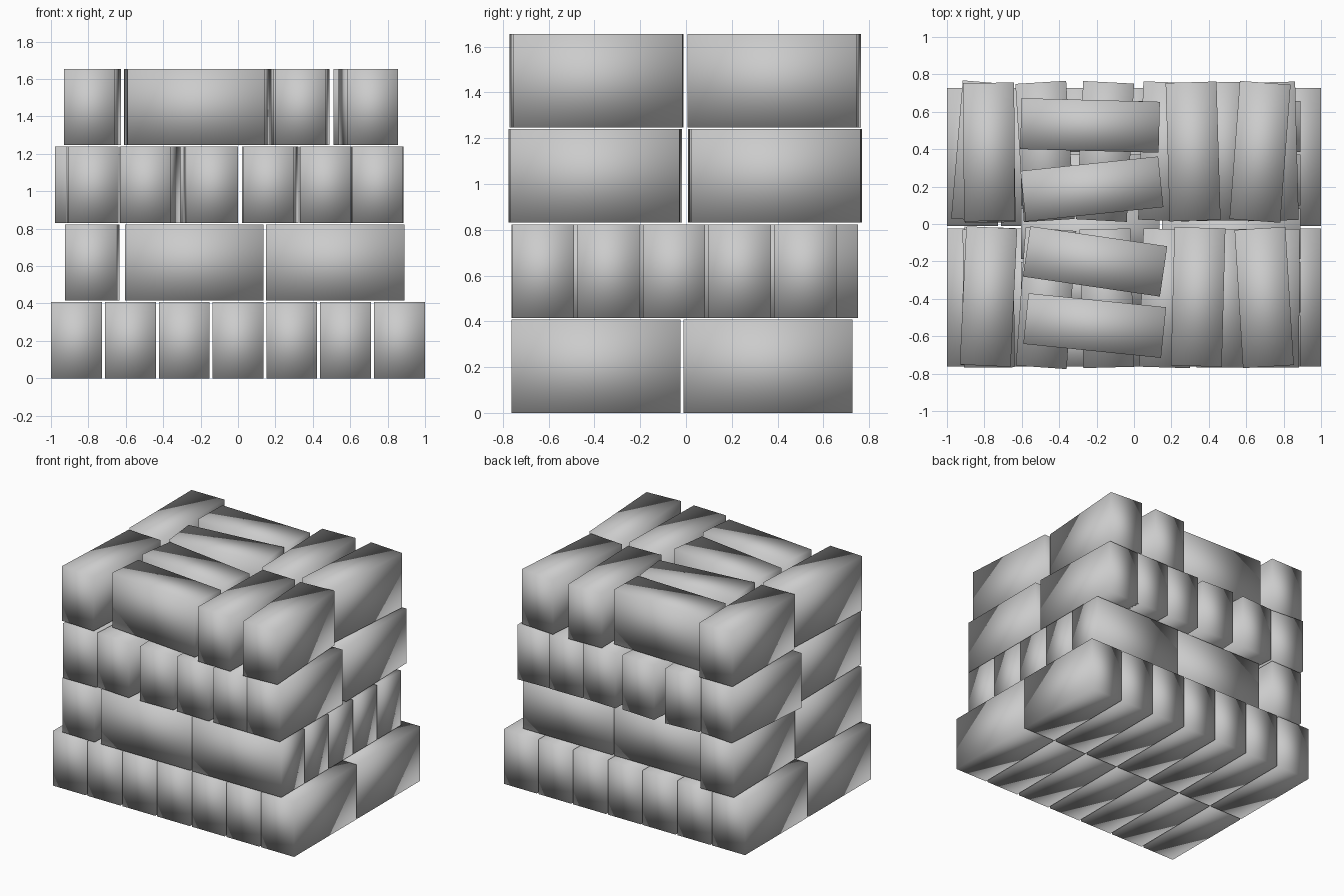
import bpy, bmesh
from math import radians
from mathutils import Matrix

if "Cube" in bpy.data.objects:
    bpy.data.objects.remove(bpy.data.objects["Cube"])

W, L, H, STEP = 0.272, 0.74, 0.408, 0.4155   # brick width, length, height, course step

# One shared smooth-shaded block
mesh = bpy.data.meshes.new("block")
bm = bmesh.new()
bmesh.ops.create_cube(bm, size=1, matrix=Matrix.Translation((0, 0, H / 2)) @ Matrix.Diagonal((W, L, H, 1)))
for f in bm.faces:
    f.smooth = True
bm.to_mesh(mesh)
bm.free()


def block(layer, x, y, angle=0):
    """angle 0: long side along y; 90: long side along x"""
    ob = bpy.data.objects.new(f"block_layer_{layer + 1}", mesh)
    ob.location = (x, y, layer * STEP)
    ob.rotation_euler.z = radians(angle)
    bpy.context.collection.objects.link(ob)


# Bottom layer: seven by two, straight
for i in range(7):
    for y in (-0.393, 0.358):
        block(0, (i - 3) * 0.2875, y)

# Second layer: two crosswise at the left, two columns of five lengthwise
block(1, -0.78, -0.388, -1.5)
block(1, -0.775, 0.378, 1)
for x in (-0.233, 0.521):
    for i in range(5):
        block(1, x, -0.625 + i * 0.2865, 90)

# Third layer: six by two, slightly twisted
for x, a in ((-0.777, 0.5), (-0.47, -4), (-0.145, 1.5), (0.175, -1.8), (0.467, 0.3), (0.748, -0.3)):
    block(2, x, -0.397, a)
for x, a in ((-0.811, -4.8), (-0.476, 3.5), (-0.155, -3), (0.172, -2.2), (0.467, 0.5), (0.735, 1.5)):
    block(2, x, 0.388, a)

# Top layer: loose stack
for x, y, a in ((-0.775, 0.385, 0.3), (-0.778, -0.388, -2.7),
                (-0.235, 0.527, 88.5), (-0.225, 0.187, 96),
                (-0.208, -0.2, 81.7), (-0.21, -0.543, 84.2),
                (0.316, 0.388, 1.7), (0.343, -0.39, -1.5),
                (0.674, 0.386, -4.3), (0.696, -0.393, 3.5)):
    block(3, x, y, a)
